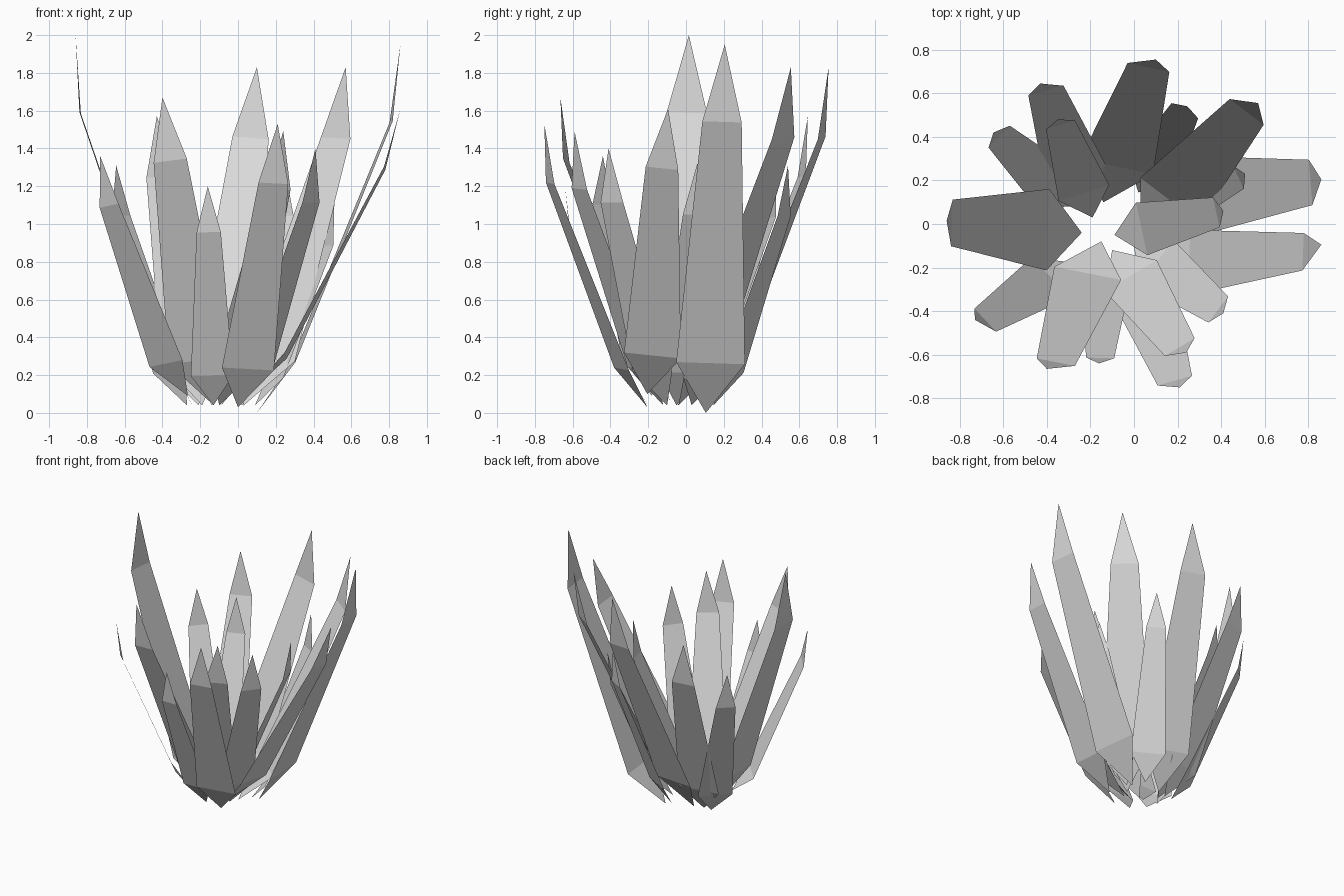
import bpy
import math
from mathutils import Vector

cube = bpy.data.objects.get("Cube")
if cube:
    bpy.data.objects.remove(cube, do_unlink=True)

# Single flat grey for the whole tuft
grey = bpy.data.materials.new("leaf_grey")
grey.use_nodes = True
colour = (0.7, 0.7, 0.7, 1)
grey.diffuse_color = colour
grey.node_tree.nodes["Principled BSDF"].inputs["Base Color"].default_value = colour


def add_blade(name, base_x, base_y, tip_x, tip_y, height, twist, base_z=0.04):
    """One flat leaf: pointed foot, tapering body and upright pointed tip."""
    foot = Vector((base_x, base_y, base_z))
    tip = Vector((tip_x, tip_y, height))
    reach = tip - foot
    lean = reach.xy.length / height
    turn = math.radians(twist)
    heading = math.atan2(reach.y, reach.x) + turn
    # A turned leaf also banks sideways a little
    side = Vector((math.sin(heading), -math.cos(heading), -0.6 * turn))

    def pair(along, up, width, drift):
        centre = foot + Vector((reach.x * along, reach.y * along, reach.z * up))
        centre -= side * drift * turn * height
        half = side * width * height / 2
        return [centre - half, centre + half]

    shoulder = pair(0.25, 0.135, 0.187, 0)
    neck = pair(1.06 - 0.32 * lean, 0.79, 0.107, 0.075)
    points = [foot, *shoulder, *neck, tip]
    faces = [(0, 1, 2), (1, 3, 4, 2), (3, 5, 4)]
    mesh = bpy.data.meshes.new(name)
    mesh.from_pydata(points, [], faces)
    mesh.update()
    # The upper side of each leaf faces the middle of the tuft
    if mesh.polygons[1].normal.z < 0:
        mesh.flip_normals()
    mesh.materials.append(grey)
    blade = bpy.data.objects.new(name, mesh)
    bpy.context.collection.objects.link(blade)


# Foot x, y, tip x, y, height, twist in degrees, optional foot height
blades = {
    "tall_right_blade": (-.24, -.04, -.86, .015, 2, 3),
    "tall_left_blade": (.1, .105, .86, .205, 1.95, -3, 0),
    "left_front_blade": (.05, -.205, .86, -.095, 1.61, -10, .1),
    "left_back_blade": (.03, -.04, .57, .555, 1.83, 5),
    "tall_back_blade": (-.14, .1, .1, .755, 1.83, 8),
    "short_back_blade": (.02, .145, .245, .54, 1.31, 0),
    "right_back_blade": (-.21, .08, -.43, .645, 1.57, -6),
    "inner_back_blade": (-.19, .03, -.35, .48, 1.3, -2),
    "outer_back_blade": (-.27, .08, -.645, .42, 1.31, -2),
    "inner_left_blade": (-.09, -.05, .41, .06, 1.32, 0),
    "short_left_blade": (.09, .03, .51, .23, 1.11, 0),
    "outer_right_blade": (-.265, -.18, -.73, -.44, 1.36, 14, .09),
    "right_front_blade": (-.15, -.08, -.4, -.665, 1.67, 12, .06),
    "short_front_blade": (-.13, -.2, -.16, -.64, 1.2, 2),
    "tall_front_blade": (0, -.205, .21, -.75, 1.53, -5, .03),
    "inner_front_blade": (-.1, -.12, .24, -.59, 1.49, -5),
    "outer_front_blade": (0, -.1, .41, -.41, 1.4, 0),
}

for blade_name, measures in blades.items():
    add_blade(blade_name, *measures)
